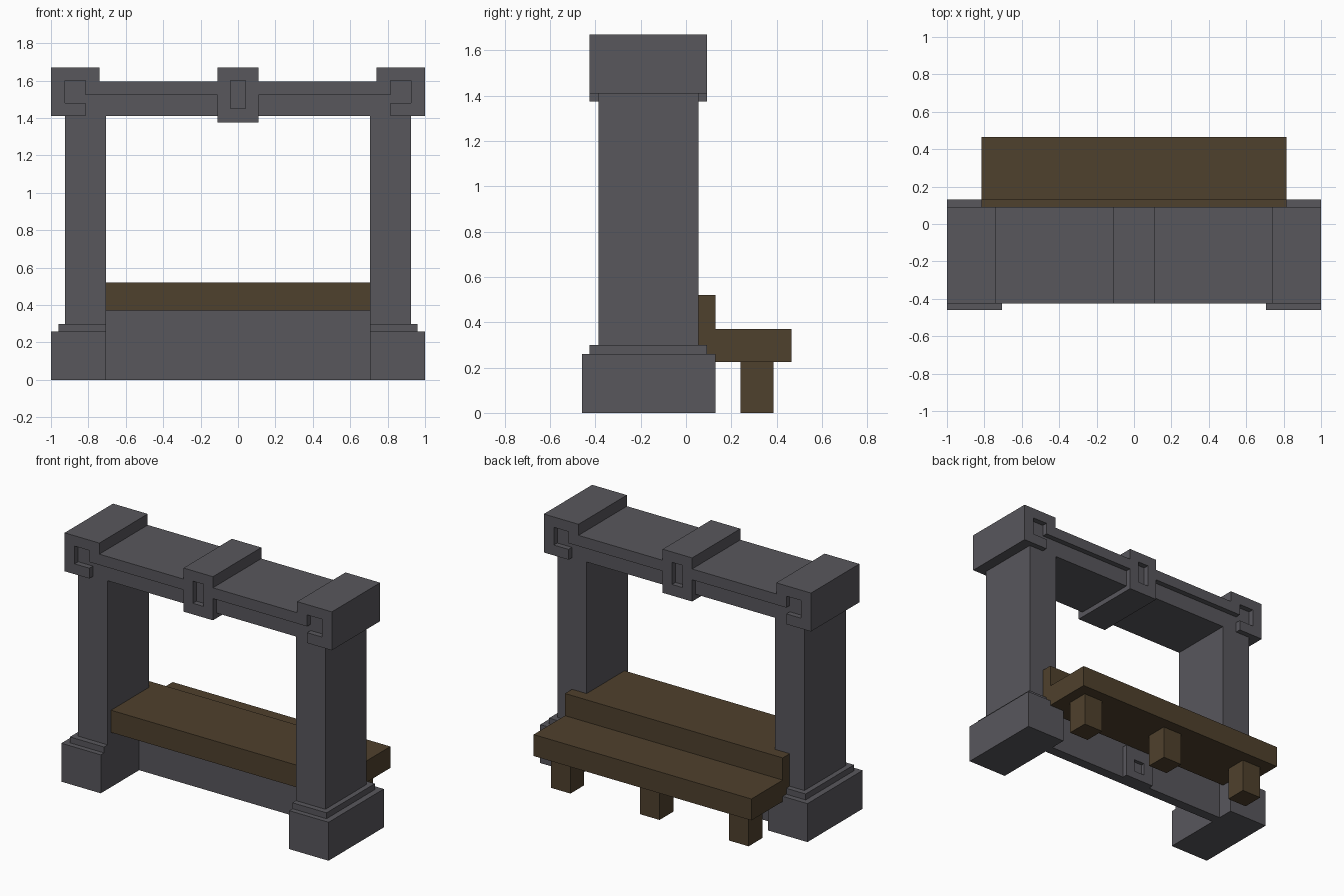
import bpy, bmesh

if "Cube" in bpy.data.objects:
    bpy.data.objects.remove(bpy.data.objects["Cube"])

# Materials
def material(name, rgb):
    m = bpy.data.materials.new(name)
    m.diffuse_color = (*rgb, 1)
    m.use_nodes = True
    m.node_tree.nodes["Principled BSDF"].inputs["Base Color"].default_value = m.diffuse_color
    return m

STONE = material("dark_grey_stone", (0.098, 0.095, 0.108))
WOOD = material("dark_brown_wood", (0.078, 0.052, 0.026))


def prism(name, pieces, mat, axis="z"):
    """Extrude 2D outlines; pieces = [(outline, low, high), ...]."""
    bm = bmesh.new()
    for pts, lo, hi in pieces:
        to3d = (lambda a, b, c: (a, b, c)) if axis == "z" else (lambda a, b, c: (a, c, b))
        face = bm.faces.new([bm.verts.new(to3d(a, b, lo)) for a, b in pts])
        new = bmesh.ops.extrude_face_region(bm, geom=[face])["geom"]
        d = (0, 0, hi - lo) if axis == "z" else (0, hi - lo, 0)
        bmesh.ops.translate(bm, vec=d, verts=[g for g in new if isinstance(g, bmesh.types.BMVert)])
    bmesh.ops.recalc_face_normals(bm, faces=bm.faces)
    me = bpy.data.meshes.new(name)
    bm.to_mesh(me)
    bm.free()
    me.materials.append(mat)
    ob = bpy.data.objects.new(name, me)
    bpy.context.collection.objects.link(ob)
    return ob


def rect(a0, a1, b0, b1):
    return [(a0, b0), (a1, b0), (a1, b1), (a0, b1)]


def box(name, x0, x1, y0, y1, z0, z1, mat):
    return prism(name, [(rect(x0, x1, y0, y1), z0, z1)], mat)


def mirror(pts):
    return [(-x, z) for x, z in reversed(pts)]


def cut(ob, cutter):
    mod = ob.modifiers.new("cut", "BOOLEAN")
    mod.operation = "DIFFERENCE"
    mod.solver = "EXACT"
    mod.object = cutter
    bpy.context.view_layer.objects.active = ob
    bpy.ops.object.modifier_apply(modifier=mod.name)
    bpy.data.objects.remove(cutter)


# Pillars with stepped plinths
for side, s in (("left", -1), ("right", 1)):
    for part, outer, y0, y1, z0, z1 in (
        ("plinth", 1.0, -0.46, 0.13, 0.0, 0.26),
        ("plinth_step", 0.96, -0.425, 0.092, 0.26, 0.30),
        ("pillar", 0.925, -0.387, 0.055, 0.30, 1.41),
    ):
        xs = sorted((s * 0.705, s * outer))
        box(f"{side}_{part}", *xs, y0, y1, z0, z1, STONE)

# Lintel with raised ends and a keystone
half = [(0.11, 1.375), (0.11, 1.41), (1, 1.41), (1, 1.67), (0.74, 1.67),
        (0.74, 1.595), (0.11, 1.595), (0.11, 1.67)]
lintel = prism("lintel", [(half + mirror(half), -0.425, 0.092)], STONE, "y")

# Hooked grooves and keystone niches on front and back
groove = [(0.11, 1.39), (0.815, 1.39), (0.815, 1.48), (0.925, 1.48), (0.925, 1.60),
          (0.815, 1.60), (0.815, 1.522), (0.11, 1.522)]
niche = rect(-0.04, 0.04, 1.45, 1.60)
cutter = prism("groove_cutter", [(p, y0, y1) for p in (groove, mirror(groove), niche)
               for y0, y1 in ((-0.5, -0.387), (0.055, 0.2))], STONE, "y")
cut(lintel, cutter)

# Low wall below the sill, with a niched block at the back
box("low_wall", -0.705, 0.705, -0.05, 0.02, 0, 0.37, STONE)
block = box("wall_block", -0.11, 0.11, 0.02, 0.055, 0, 0.225, STONE)
cut(block, box("niche_cutter", -0.04, 0.04, 0.03, 0.1, 0.055, 0.14, STONE))

# Counter top between the pillars, wider behind them
counter = [(0.705, -0.35), (0.705, 0.055), (0.815, 0.055), (0.815, 0.13)]
prism("counter_top", [(counter + mirror(counter), 0.37, 0.52)], WOOD)

# Bench behind, on three legs
box("bench_seat", -0.815, 0.815, 0.055, 0.465, 0.225, 0.37, WOOD)
for name, x in (("left", -0.667), ("middle", 0), ("right", 0.667)):
    box(f"{name}_bench_leg", x - 0.073, x + 0.073, 0.24, 0.387, 0, 0.225, WOOD)
